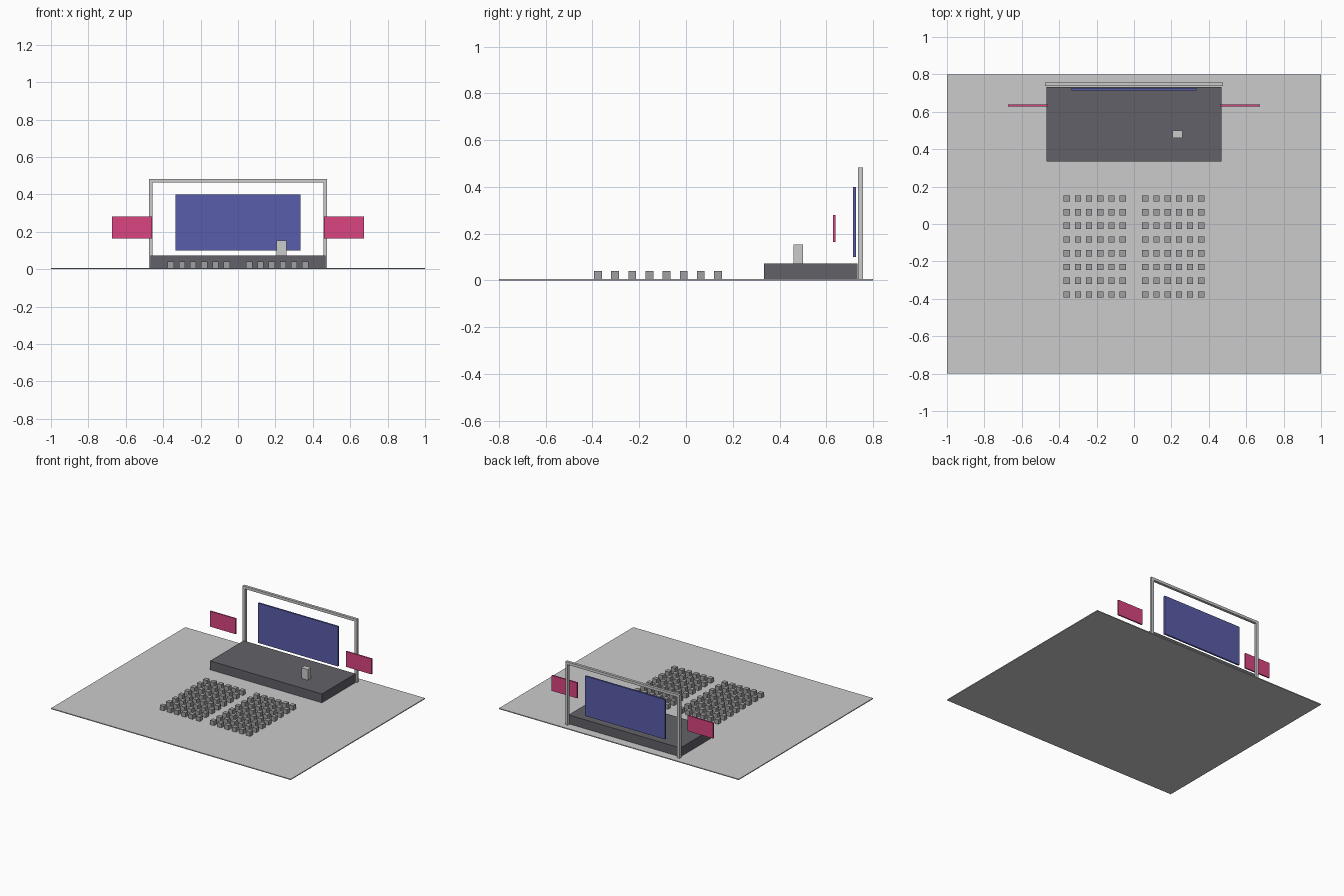
import bpy
import bmesh
from mathutils import Matrix, Vector

if "Cube" in bpy.data.objects:
    bpy.data.objects.remove(bpy.data.objects["Cube"])


def material(name, rgb):
    m = bpy.data.materials.new(name)
    m.diffuse_color = (*rgb, 1)
    m.use_nodes = True
    m.node_tree.nodes["Principled BSDF"].inputs["Base Color"].default_value = m.diffuse_color
    return m


def boxes(name, items, mat=None):
    """One object made of boxes, each given as (centre, size)."""
    bm = bmesh.new()
    for c, s in items:
        bmesh.ops.create_cube(bm, size=1, matrix=Matrix.Translation(c) @ Matrix.Diagonal((*s, 1)))
    # put the object's origin at the middle of its first box
    origin = Vector(items[0][0])
    bmesh.ops.translate(bm, verts=bm.verts, vec=-origin)
    me = bpy.data.meshes.new(name)
    bm.to_mesh(me)
    bm.free()
    ob = bpy.data.objects.new(name, me)
    ob.location = origin
    bpy.context.collection.objects.link(ob)
    if mat:
        me.materials.append(mat)
    return ob


dark = material("stage_dark", (0.12, 0.12, 0.14))
blue = material("screen_blue", (0.1, 0.11, 0.4))
pink = material("banner_pink", (0.7, 0.06, 0.22))

T = 0.0067        # floor thickness
STAGE_H = 0.0667

# floor slab and raised stage
boxes("floor", [((0, 0, T / 2), (2, 1.6, T))])
boxes("stage", [((0, 0.5333, T + STAGE_H / 2), (0.9333, 0.4, STAGE_H))], dark)

# lectern standing on the stage
boxes("lectern", [((0.2333, 0.48, T + STAGE_H + 0.04), (0.0533, 0.04, 0.08))])

# main screen
boxes("main_screen", [((0, 0.72, 0.25), (0.6667, 0.0133, 0.3))], blue)

# frame behind the stage: two posts and a crossbeam
POST_H = 0.4667
for side, s in (("left", -1), ("right", 1)):
    boxes(f"frame_post_{side}", [((s * 0.4667, 0.7467, T + POST_H / 2), (0.02, 0.02, POST_H))])
    # side screens
    boxes(f"side_screen_{side}", [((s * 0.5667, 0.6333, 0.222), (0.2133, 0.0107, 0.1167))], pink)
boxes("frame_beam", [((0, 0.7467, T + POST_H), (0.9533, 0.02, 0.02))])

# audience seats: two blocks of 8 rows by 6 columns with a centre aisle
SEAT = 0.0333
for side, s in (("left", -1), ("right", 1)):
    seats = [((s * 0.06 * (c + 1), 0.1367 - 0.0733 * r, T + SEAT / 2), (SEAT,) * 3)
             for r in range(8) for c in range(6)]
    boxes(f"seat_block_{side}", seats, bpy.data.materials.get("seat_grey")
          or material("seat_grey", (0.35, 0.35, 0.36)))
